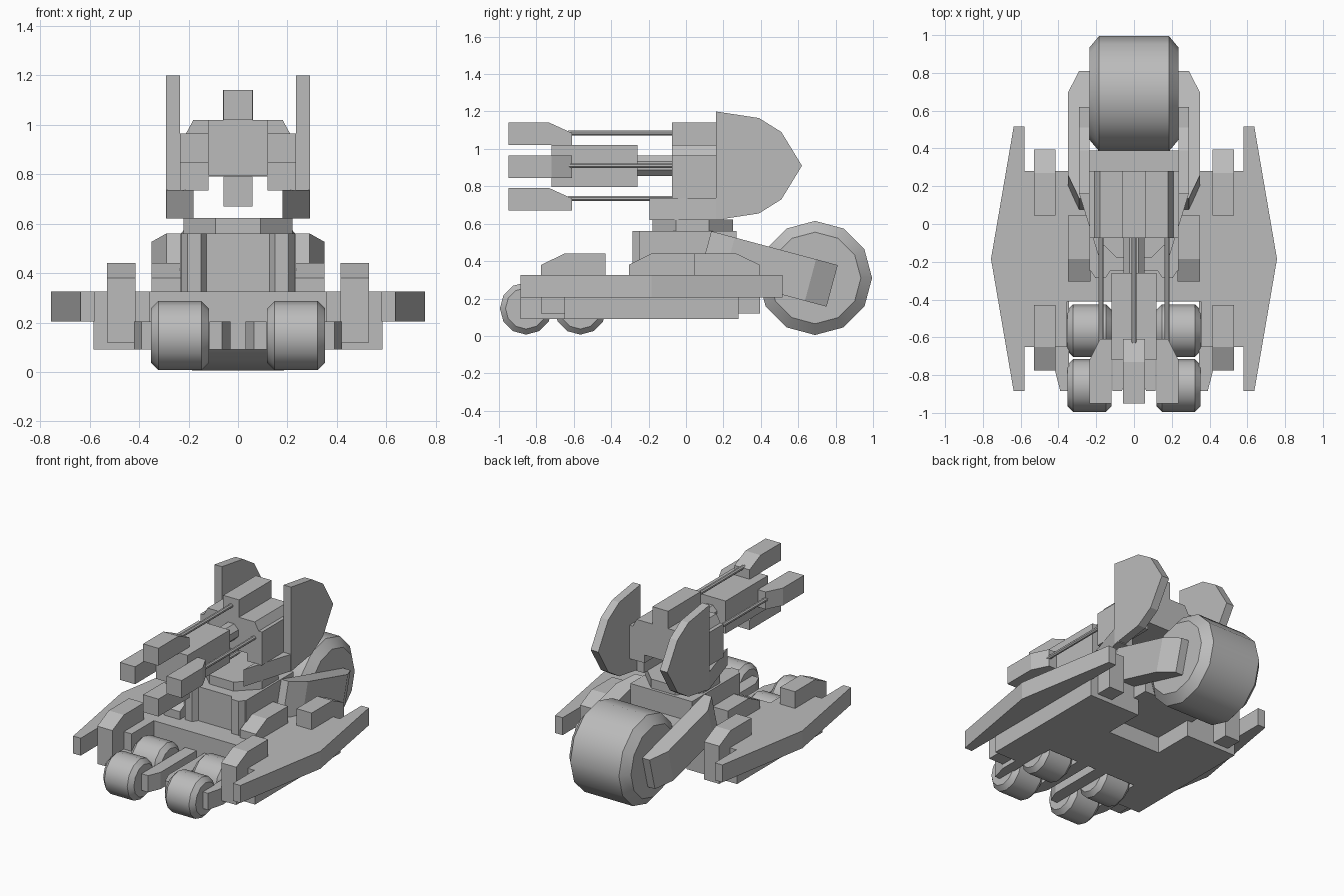
import bpy, bmesh, math
from mathutils import Matrix, Vector

cube = bpy.data.objects.get("Cube")
if cube:
    bpy.data.objects.remove(cube, do_unlink=True)

grey = bpy.data.materials.new("plain grey")
grey.use_nodes = True
grey.diffuse_color = (0.5, 0.5, 0.5, 1)
grey.node_tree.nodes["Principled BSDF"].inputs["Base Color"].default_value = (0.5, 0.5, 0.5, 1)


def finish(name, bm):
    bmesh.ops.recalc_face_normals(bm, faces=bm.faces)
    mesh = bpy.data.meshes.new(name)
    bm.to_mesh(mesh)
    bm.free()
    mesh.materials.append(grey)
    ob = bpy.data.objects.new(name, mesh)
    bpy.context.collection.objects.link(ob)
    return ob


def prism(name, outline, axis, lo, hi, matrix=None):
    """Extrude a 2D outline along an axis; outline holds the other two axes in order."""
    bm = bmesh.new()

    def at(p, h):
        c = list(p)
        c.insert("xyz".index(axis), h)
        return bm.verts.new(c)
    a = [at(p, lo) for p in outline]
    b = [at(p, hi) for p in outline]
    bm.faces.new(a)
    bm.faces.new(b)
    for i in range(len(a)):
        j = (i + 1) % len(a)
        bm.faces.new((a[i], a[j], b[j], b[i]))
    if matrix:
        bm.transform(matrix)
    return finish(name, bm)


def box(name, x, y, z):
    return prism(name, [(x[0], y[0]), (x[1], y[0]), (x[1], y[1]), (x[0], y[1])], "z", *z)


def mirrored(make, name, *args):
    """Make a part on the left and its reflection on the right."""
    left = make("left_" + name, *args)
    bm = bmesh.new()
    bm.from_mesh(left.data)
    bm.transform(Matrix.Scale(-1, 4, Vector((1, 0, 0))))
    finish("right_" + name, bm)


def wheel(name, x, y, z, half, radius, bevel, drop):
    """Twelve-sided tyre with bevelled shoulders, turned about the x axis."""
    bm = bmesh.new()
    rings = []
    for off, r in ((-half, radius - drop), (bevel - half, radius),
                   (half - bevel, radius), (half, radius - drop)):
        rings.append([bm.verts.new((x + off, y + r * math.cos(k * math.pi / 6),
                                    z + r * math.sin(k * math.pi / 6))) for k in range(12)])
    for a, b in zip(rings, rings[1:]):
        for k in range(12):
            j = (k + 1) % 12
            bm.faces.new((a[k], a[j], b[j], b[k]))
    bm.faces.new(rings[0])
    bm.faces.new(rings[-1])
    ob = finish(name, bm)
    bpy.ops.object.select_all(action="DESELECT")
    ob.select_set(True)
    bpy.context.view_layer.objects.active = ob
    bpy.ops.object.shade_smooth_by_angle(angle=math.radians(35))
    return ob


def rod(name, x, z, radius, y0, y1, sides=8):
    pts = [(x + radius * math.cos((k + .5) * math.tau / sides),
            z + radius * math.sin((k + .5) * math.tau / sides)) for k in range(sides)]
    return prism(name, pts, "y", y0, y1)


# Wheels
wheel("rear_wheel", 0, .69, .31, .235, .305, .05, .06)
for label, y in (("front", -.855), ("second", -.565)):
    mirrored(wheel, label + "_wheel", .235, y, .147, .117, .14, .03, .03)

# Hull, with the bottom notched at the rear centre
box("hull_deck", (-.585, .585), (-.41, .28), (.2, .325))
box("hull_floor", (-.585, .585), (-.41, 0), (.09, .2))
mirrored(box, "hull_rear_floor", (.2, .585), (0, .28), (.09, .2))
mirrored(box, "hull_front_side", (.355, .585), (-.65, -.41), (.09, .325))
box("rear_block", (-.235, .235), (.26, .39), (.2, .42))

# Fork arms around the front wheels
mirrored(prism, "outer_fork", [(.345, -.41), (.42, -.41), (.42, -.77), (.39, -.885), (.345, -.885)],
         "z", .09, .205)
mirrored(prism, "inner_fork", [(.115, -.41), (.03, -.41), (.03, -.8), (.065, -.885), (.115, -.885)],
         "z", .09, .205)

# Side blades
mirrored(prism, "side_blade", [(.58, -.885), (.637, -.885), (.757, -.185), (.637, .515), (.58, .515)],
         "z", .205, .325)

# Pods on the hull
mirrored(prism, "front_pod", [(-.775, .12), (-.43, .12), (-.43, .44), (-.65, .44), (-.775, .38)],
         "x", .415, .53)
mirrored(prism, "rear_pod", [(.045, .12), (.395, .12), (.395, .38), (.27, .44), (.045, .44)],
         "x", .415, .53)
mirrored(prism, "inner_pod", [(-.305, .3), (.045, .3), (.045, .44), (-.185, .44), (-.305, .38)],
         "x", .23, .35)

# Arms holding the rear wheel
pitch = Matrix.Translation((0, .135, .56)) @ Matrix.Rotation(math.radians(-15), 4, "X")
mirrored(prism, "wheel_arm", [(.235, 0), (.29, 0), (.35, .13), (.35, .58), (.29, .7), (.235, .7)],
         "z", -.23, 0, pitch)

# Turret base and neck
box("turret_base", (-.235, .235), (-.25, .27), (.325, .56))
mirrored(prism, "base_cheek", [(.12, -.24), (.235, -.24), (.205, -.285), (.15, -.285)], "z", .325, .56)
neck = [(.22 * math.cos((k + .5) * math.pi / 4) / math.cos(math.pi / 8),
         .035 + .215 * math.sin((k + .5) * math.pi / 4) / math.cos(math.pi / 8)) for k in range(8)]
prism("neck", neck, "z", .56, .622)

# Head: centre, flanks, ridge and shoulders
box("head_core", (-.12, .12), (-.075, .28), (.79, 1.02))
mirrored(prism, "head_flank", [(.12, .735), (.235, .735), (.235, .965), (.21, .965), (.18, 1.02), (.12, 1.02)],
         "y", -.075, .28)
box("head_ridge", (-.06, .06), (-.075, .28), (1.02, 1.14))
mirrored(prism, "shoulder", [(.18, -.195), (.29, .16), (.29, .2), (.18, .2)], "z", .62, .737)

# Shield wings
mirrored(prism, "wing", [(.16, 1.2), (.39, 1.165), (.51, 1.09), (.62, .91), (.51, .73), (.39, .655), (.16, .62)],
         "x", .235, .292)

# Guns: central block, link, four muzzles and their rods
box("gun_block", (-.12, .12), (-.72, -.26), (.795, 1.02))
rod("gun_link", 0, .91, .06, -.28, -.06)
for label, z in (("upper", 1.02), ("lower", .67)):
    prism(label + "_muzzle", [(-.95, z), (-.61, z), (-.61, z + .065), (-.73, z + .12), (-.95, z + .12)],
          "x", -.058, .058)
    rod(label + "_rod", 0, z + .065, .014, -.63, .0)
mirrored(prism, "side_muzzle", [(.12, -.95), (.235, -.95), (.235, -.72), (.18, -.61), (.12, -.61)],
         "z", .845, .965)
mirrored(rod, "side_rod", .175, .91, .014, -.63, -.05)
